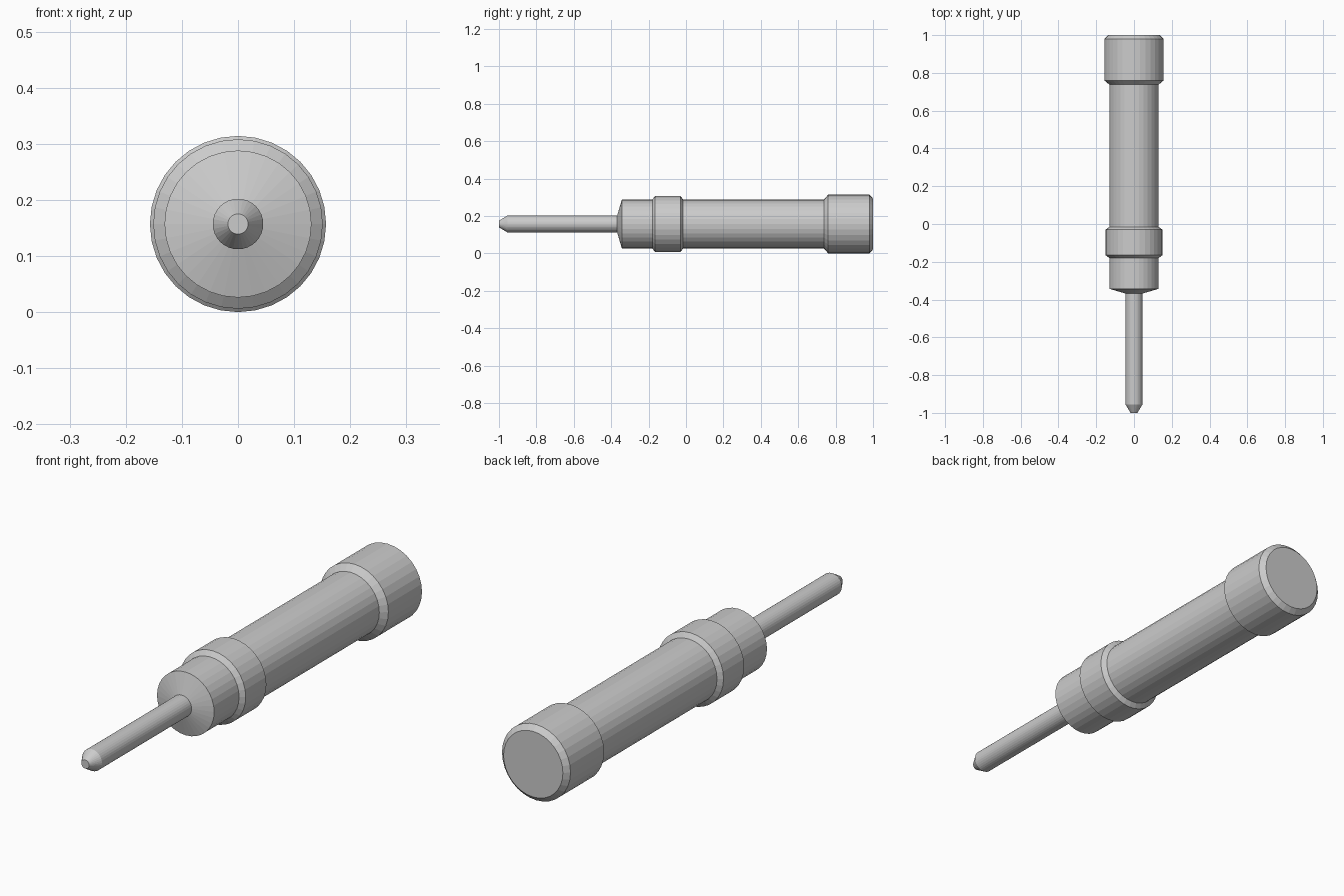
import bpy, bmesh
from math import cos, sin, pi

if "Cube" in bpy.data.objects:
    bpy.data.objects.remove(bpy.data.objects["Cube"])

SIDES = 32
AXIS_Z = 0.157


def lathe(name, profile, cap_start=False, cap_end=False):
    """Revolve (y, radius) points around the long axis, front to back."""
    bm = bmesh.new()
    rings = []
    for y, r in profile:
        rings.append([bm.verts.new((r * cos(2 * pi * i / SIDES), y,
                                    AXIS_Z + r * sin(2 * pi * i / SIDES)))
                      for i in range(SIDES)])
    for a, b in zip(rings, rings[1:]):
        for i in range(SIDES):
            j = (i + 1) % SIDES
            bm.faces.new((a[i], a[j], b[j], b[i]))
    if cap_start:
        bm.faces.new(rings[0][::-1])
    if cap_end:
        bm.faces.new(rings[-1])
    # Orient normals away from the axis and the ends
    bm.normal_update()
    for f in bm.faces:
        c = f.calc_center_median()
        if abs(f.normal.y) > 0.999:
            flip = f.normal.y * c.y < 0
        else:
            flip = f.normal.x * c.x + f.normal.z * (c.z - AXIS_Z) < 0
        if flip:
            f.normal_flip()
    mesh = bpy.data.meshes.new(name)
    bm.to_mesh(mesh)
    bm.free()
    obj = bpy.data.objects.new(name, mesh)
    bpy.context.collection.objects.link(obj)
    return obj


# Thin pin with a blunt tapered tip
lathe("pin", [(-1.0, 0.018), (-0.955, 0.045), (-0.368, 0.045)], cap_start=True)
# Front sleeve with shallow conical nose
lathe("front_sleeve", [(-0.368, 0.045), (-0.343, 0.131), (-0.18, 0.131)])
# Chamfered collar
lathe("collar", [(-0.18, 0.131), (-0.165, 0.151), (-0.03, 0.151), (-0.016, 0.131)])
# Main barrel
lathe("barrel", [(-0.016, 0.131), (0.738, 0.131)])
# Chamfered end cap
lathe("end_cap", [(0.738, 0.131), (0.76, 0.157), (0.98, 0.157), (1.0, 0.136)], cap_end=True)
